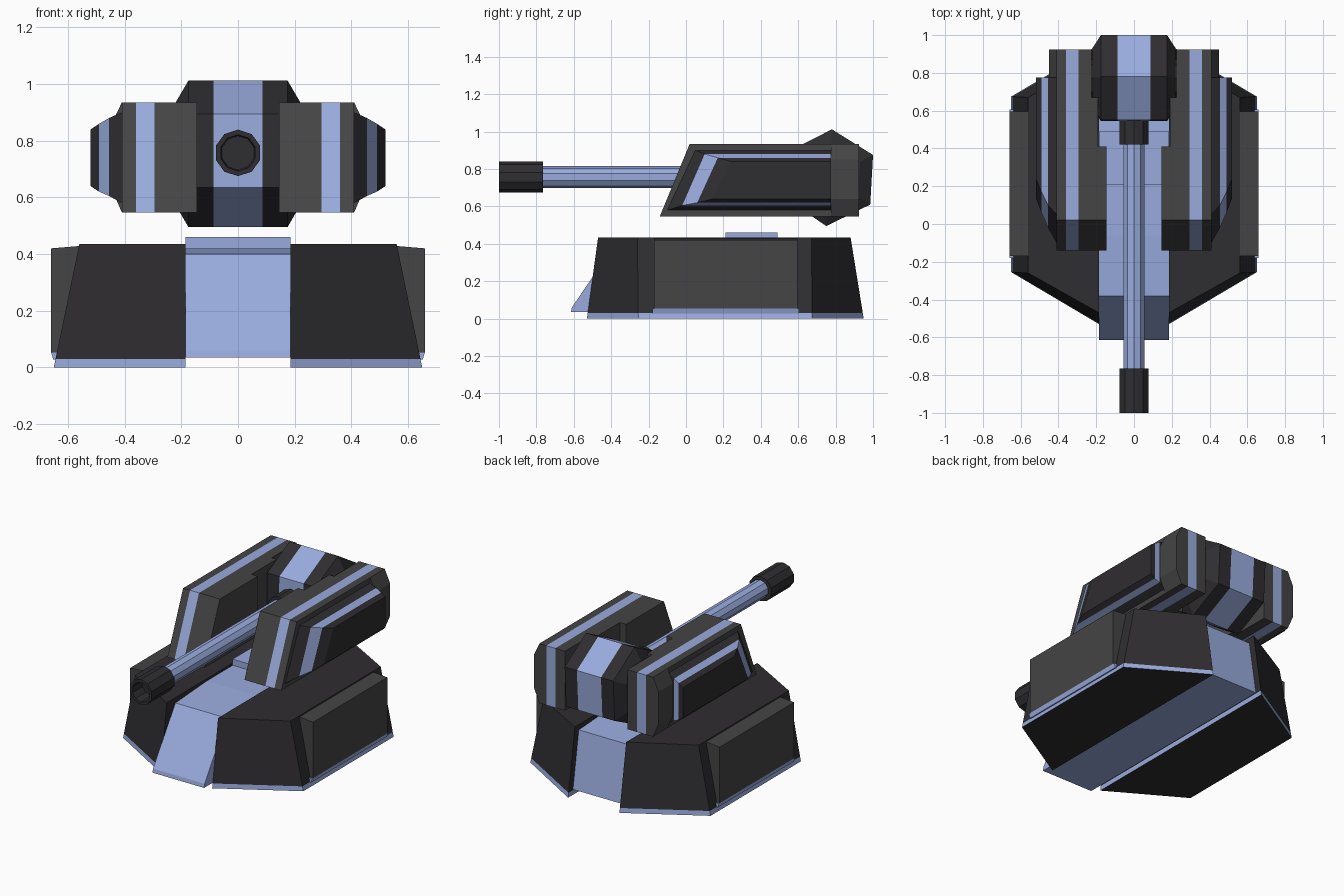
import bpy, bmesh, math

if "Cube" in bpy.data.objects:
    bpy.data.objects.remove(bpy.data.objects["Cube"])


def material(name, rgb):
    m = bpy.data.materials.new(name)
    m.diffuse_color = (*rgb, 1)
    m.use_nodes = True
    m.node_tree.nodes["Principled BSDF"].inputs["Base Color"].default_value = m.diffuse_color
    return m


DARK = material("dark_metal", (0.028, 0.026, 0.030))
GREY = material("grey_metal", (0.058, 0.058, 0.060))
BLUE = material("blue_paint", (0.32, 0.41, 0.73))


def loft(name, sections, mats, caps=None, mirror=False):
    """Skin a list of matching 3D loops; one material per band, caps at both ends."""
    bm = bmesh.new()
    loops = [[bm.verts.new(p) for p in s] for s in sections]
    used = list(dict.fromkeys(list(mats) + list(caps or (mats[0], mats[-1]))))
    caps = caps or (mats[0], mats[-1])
    n = len(loops[0])
    for a, b, m in zip(loops, loops[1:], mats):
        for i in range(n):
            j = (i + 1) % n
            bm.faces.new((a[i], a[j], b[j], b[i])).material_index = used.index(m)
    for loop, m in zip((loops[0], loops[-1]), caps):
        bm.faces.new(loop).material_index = used.index(m)
    bmesh.ops.recalc_face_normals(bm, faces=bm.faces)
    me = bpy.data.meshes.new(name)
    bm.to_mesh(me)
    bm.free()
    for m in used:
        me.materials.append(m)
    ob = bpy.data.objects.new(name, me)
    bpy.context.collection.objects.link(ob)
    if mirror:
        ob.modifiers.new("mirror", 'MIRROR').use_mirror_merge = False
    return ob


def at_x(x, profile):
    return [(x, y, z) for y, z in profile]


def at_y(y, profile):
    return [(x, y, z) for x, z in profile]


def at_z(z, profile):
    return [(x, y, z) for x, y in profile]


def ring(y, r, n=10, zc=0.757):
    return [(r * math.sin(2 * math.pi * i / n), y, zc + r * math.cos(2 * math.pi * i / n))
            for i in range(n)]


# Base halves: sloped dark armour with a blue strip along the ground
low = [(0.185, -0.53), (0.65, -0.255), (0.65, 0.675), (0.185, 0.95)]
top = [(0.185, -0.47), (0.56, -0.26), (0.56, 0.67), (0.185, 0.88)]
t = 0.03 / 0.435
mid = [(a + (c - a) * t, b + (d - b) * t) for (a, b), (c, d) in zip(low, top)]
loft("base_half", [at_z(0, low), at_z(0.03, mid), at_z(0.435, top)],
     [BLUE, DARK], caps=(DARK, DARK), mirror=True)

# Blue spine through the middle of the base, with front ramp and raised pad
spine = [(-0.615, 0.035), (-0.61, 0.06), (-0.38, 0.40), (-0.06, 0.42), (0.21, 0.42),
         (0.21, 0.46), (0.49, 0.46), (0.49, 0.42), (0.84, 0.40), (0.90, 0.035)]
loft("base_spine", [at_x(-0.186, spine), at_x(0.186, spine)], [BLUE])

# Side armour panels and their blue sills
panel = [(0.54, 0.43), (0.66, 0.42), (0.66, 0.055), (0.60, 0.055)]
sill = [(0.60, 0.055), (0.66, 0.055), (0.652, 0.028), (0.60, 0.028)]
loft("side_panel", [at_y(-0.17, panel), at_y(0.595, panel)], [GREY], mirror=True)
loft("side_sill", [at_y(-0.18, sill), at_y(0.605, sill)], [BLUE], mirror=True)


# Turret arms: slanted side profile, stepped on the inside around the housing
def arm_profile(back):
    return [(-0.14, 0.547), (0.02, 0.935), (back, 0.935), (back, 0.547)]


arm = arm_profile(0.925)
loft("turret_arm", [at_x(x, arm) for x in (0.225, 0.295, 0.36, 0.41)],
     [GREY, BLUE, GREY], mirror=True)
for name, x0, x1, back in (("arm_inner_step", 0.19, 0.225, 0.67),
                           ("arm_inner_plate", 0.145, 0.19, 0.41)):
    p = arm_profile(back)
    loft(name, [at_x(x0, p), at_x(x1, p)], [GREY], mirror=True)

# Tapered outer pods with a blue band
pod = [(0.41, -0.10, 0.05, 0.58, 0.90), (0.455, -0.02, 0.10, 0.605, 0.88),
       (0.49, 0.06, 0.17, 0.62, 0.86), (0.52, 0.14, 0.24, 0.64, 0.84)]
loft("arm_pod", [at_x(x, [(yb, z0), (yt, z1), (0.775, z1), (0.775, z0)])
                 for x, yb, yt, z0, z1 in pod], [DARK, BLUE, DARK], mirror=True)

# Faceted rear cap on each arm
cap = [(0.40, 0.547), (0.41, 0.547), (0.45, 0.64), (0.45, 0.85), (0.41, 0.935), (0.40, 0.935)]
loft("arm_rear_cap", [at_y(0.775, cap), at_y(0.925, cap)], [GREY], mirror=True)

# Central housing: six-sided profile, blue centre band, chamfered ends
hexagon = [(0.78, 1.012), (1.0, 0.875), (0.985, 0.61), (0.75, 0.495), (0.545, 0.635), (0.55, 0.895)]
small = [(0.77 + (y - 0.77) * 0.7, 0.755 + (z - 0.755) * 0.7) for y, z in hexagon]
loft("turret_housing",
     [at_x(-0.22, small)] + [at_x(x, hexagon) for x in (-0.175, -0.087, 0.087, 0.175)]
     + [at_x(0.22, small)], [DARK, DARK, BLUE, DARK, DARK])

# Axle joining housing and arms
axle = [(0.77 + 0.1 * math.cos(i * math.pi / 4), 0.75 + 0.1 * math.sin(i * math.pi / 4))
        for i in range(8)]
loft("housing_axle", [at_x(-0.24, axle), at_x(0.24, axle)], [GREY])

# Barrel, collar and hollow muzzle
loft("barrel", [ring(-0.80, 0.058), ring(0.56, 0.058)], [BLUE])
loft("barrel_collar", [ring(0.42, 0.08), ring(0.57, 0.08)], [DARK])
loft("muzzle", [ring(-0.765, 0.05), ring(-0.765, 0.082), ring(-1.0, 0.082),
                ring(-1.0, 0.064), ring(-0.90, 0.060)], [DARK] * 4)
